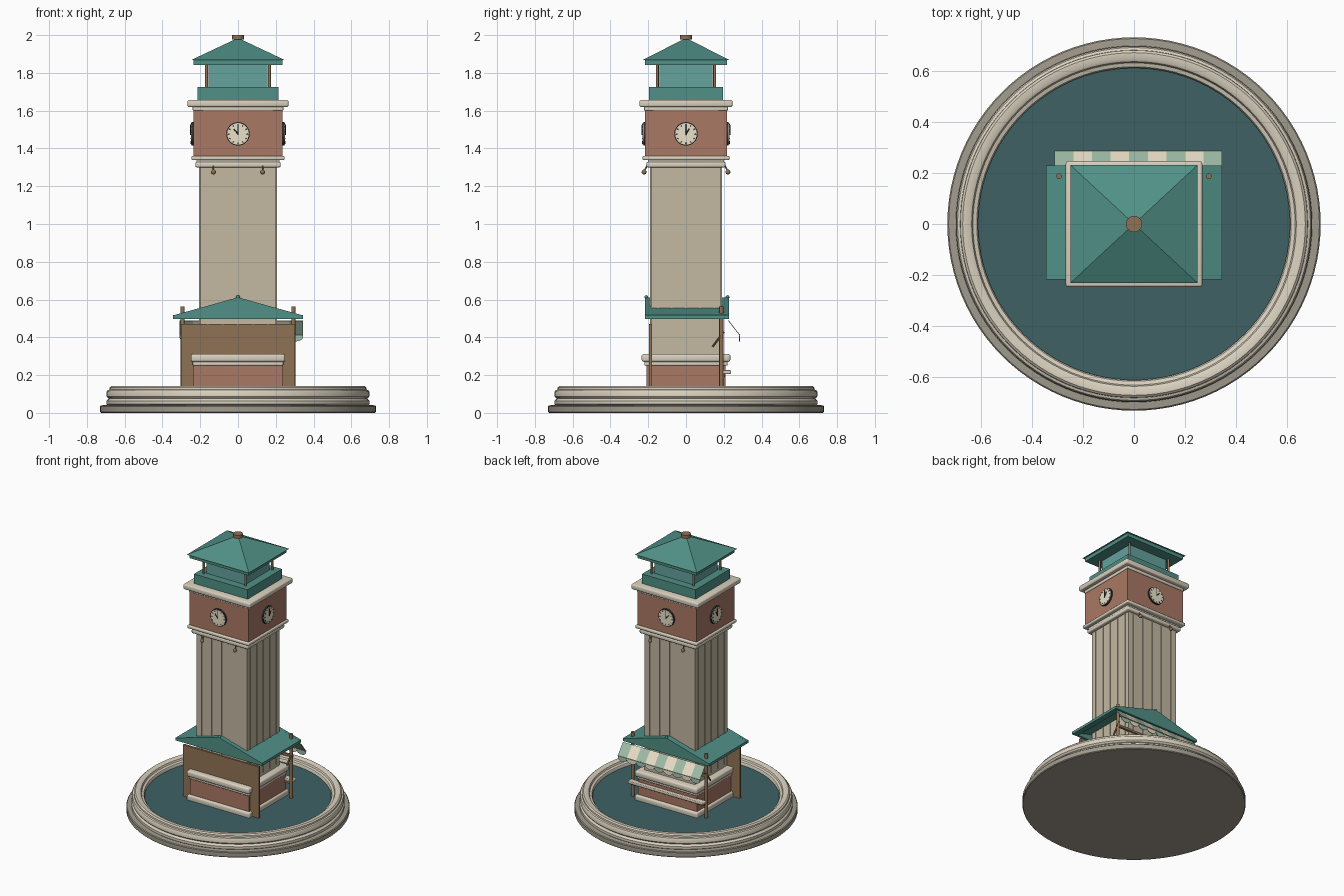
import bpy, bmesh, math
from mathutils import Matrix, Vector

if "Cube" in bpy.data.objects:
    bpy.data.objects.remove(bpy.data.objects["Cube"])

def mat(name, *rgb):
    m = bpy.data.materials.new(name)
    m.diffuse_color = (*rgb, 1)
    m.use_nodes = True
    m.node_tree.nodes["Principled BSDF"].inputs["Base Color"].default_value = m.diffuse_color
    return m

STONE = mat("stone", .70, .64, .52)
SHAFT = mat("shaft_stone", .55, .48, .36)
BRICK = mat("brick", .40, .19, .13)
TEAL = mat("teal", .08, .28, .24)
GLASS = mat("pale_teal", .13, .36, .34)
WATER = mat("water", .05, .12, .13)
WOOD = mat("wood", .28, .17, .09)
CREAM = mat("cream", .82, .75, .58)
SAGE = mat("sage", .36, .52, .40)
DARK = mat("dark", .03, .03, .03)

def finish(name, bm, m, smooth=False):
    bmesh.ops.recalc_face_normals(bm, faces=bm.faces[:])
    me = bpy.data.meshes.new(name)
    bm.to_mesh(me)
    bm.free()
    ob = bpy.data.objects.new(name, me)
    bpy.context.collection.objects.link(ob)
    me.materials.append(m)
    if smooth:
        bpy.ops.object.select_all(action='DESELECT')
        ob.select_set(True)
        bpy.context.view_layer.objects.active = ob
        bpy.ops.object.shade_smooth_by_angle(angle=math.radians(35))
    return ob

def box(name, x0, x1, y0, y1, z0, z1, m, bevel=0):
    bm = bmesh.new()
    bmesh.ops.create_cube(bm, size=1)
    for v in bm.verts:
        v.co = ((x0 + x1) / 2 + v.co.x * (x1 - x0), (y0 + y1) / 2 + v.co.y * (y1 - y0),
                (z0 + z1) / 2 + v.co.z * (z1 - z0))
    if bevel:
        bmesh.ops.bevel(bm, geom=bm.edges[:], offset=bevel, segments=3, profile=.5, affect='EDGES')
    return finish(name, bm, m, bevel > 0)

def block(name, hx, hy, z0, z1, m, bevel=0):
    return box(name, -hx, hx, -hy, hy, z0, z1, m, bevel)

def rod(name, a, b, r, m, seg=16):
    a, b = Vector(a), Vector(b)
    d = b - a
    bm = bmesh.new()
    bmesh.ops.create_cone(bm, cap_ends=True, segments=seg, radius1=r, radius2=r, depth=d.length,
                          matrix=Matrix.Translation((a + b) / 2) @ d.to_track_quat('Z', 'Y').to_matrix().to_4x4())
    return finish(name, bm, m, True)

def ball(name, c, r, m):
    bm = bmesh.new()
    bmesh.ops.create_uvsphere(bm, u_segments=16, v_segments=10, radius=r, matrix=Matrix.Translation(c))
    return finish(name, bm, m, True)

def lathe(name, profile, m, seg=96):
    bm = bmesh.new()
    vs = [bm.verts.new((r, 0, z)) for r, z in profile]
    es = [bm.edges.new(p) for p in zip(vs, vs[1:])]
    bmesh.ops.spin(bm, geom=vs + es, cent=(0, 0, 0), axis=(0, 0, 1), angle=2 * math.pi, steps=seg)
    bmesh.ops.remove_doubles(bm, verts=bm.verts[:], dist=1e-5)
    return finish(name, bm, m, True)

def prism(name, pts, y0, y1, m):
    # x-z outline pushed along y
    bm = bmesh.new()
    f = bm.faces.new([bm.verts.new((x, y0, z)) for x, z in pts])
    ext = bmesh.ops.extrude_face_region(bm, geom=[f])
    bmesh.ops.translate(bm, vec=(0, y1 - y0, 0), verts=[v for v in ext['geom'] if isinstance(v, bmesh.types.BMVert)])
    return finish(name, bm, m)

# round pool
lathe("pool_foot", [(0, 0), (.725, 0), (.73, .005), (.73, .035), (.725, .04), (.69, .042)], mat("foot_stone", .36, .33, .27))
lathe("pool_rim", [(.69, .04), (.697, .046), (.697, .064), (.69, .07), (.684, .076), (.69, .08), (.695, .087),
                   (.695, .112), (.69, .12), (.68, .124), (.679, .135), (.67, .143), (.645, .143),
                   (.635, .137), (.63, .125), (.615, .12), (.61, .112), (.61, .085)], STONE)
lathe("water", [(0, .1), (.612, .1)], WATER)

# tower from bottom to top
block("plinth_base", .25, .23, .09, .135, STONE, .01)
block("brick_plinth", .235, .21, .1, .255, BRICK)
block("plinth_neck", .24, .22, .25, .272, STONE, .006)
block("plinth_slab", .25, .235, .27, .312, STONE, .012)
block("shaft", .202, .186, .3, 1.31, SHAFT)
for s in (-1, 1):
    for i in range(-2, 3):
        x, y = i * .08, i * .075
        box("shaft_rib", x - .004, x + .004, s * .186 - .005, s * .186 + .005, .33, 1.3, SHAFT)
        box("shaft_rib", s * .202 - .005, s * .202 + .005, y - .004, y + .004, .33, 1.3, SHAFT)
block("lower_cornice", .226, .21, 1.3, 1.328, STONE, .008)
block("cornice_neck", .22, .2, 1.32, 1.345, STONE)
block("upper_cornice", .247, .23, 1.338, 1.36, STONE, .007)
block("clock_storey", .235, .216, 1.355, 1.605, BRICK)
block("crown_neck", .24, .222, 1.6, 1.622, STONE, .005)
block("crown_slab", .267, .246, 1.62, 1.657, STONE, .009)
block("belfry_base", .214, .196, 1.65, 1.725, TEAL)
block("belfry", .155, .14, 1.72, 1.85, GLASS)
for sx in (-1, 1):
    for sy in (-1, 1):
        rod("belfry_post", (sx * .166, sy * .152, 1.72), (sx * .166, sy * .152, 1.845), .008, WOOD)
        ball("lamp", (sx * .13, sy * .222, 1.275), .013, WOOD)
        rod("lamp_stem", (sx * .13, sy * .222, 1.28), (sx * .13, sy * .205, 1.31), .004, WOOD, 8)
block("roof_fascia", .235, .217, 1.842, 1.868, TEAL)

# pyramid roof
bm = bmesh.new()
bmesh.ops.create_cone(bm, cap_ends=True, segments=4, radius1=math.sqrt(2), radius2=0, depth=1,
                      matrix=Matrix.Rotation(math.pi / 4, 4, 'Z'))
for v in bm.verts:
    v.co = (v.co.x * .248, v.co.y * .23, 1.868 + (v.co.z + .5) * .117)
finish("pyramid_roof", bm, TEAL)
rod("roof_cap", (0, 0, 1.978), (0, 0, 2.0), .032, WOOD, 24)

# four clocks
for k, (n, hours) in enumerate([((0, -1), 10.6), ((1, 0), 1.1), ((0, 1), 1.5), ((-1, 0), 11)]):
    n = Vector((*n, 0))
    side = Vector((-n.y, n.x, 0))
    c = n * (.235 if n.x else .216) + Vector((0, 0, 1.477))
    rod("clock_rim", c - n * .01, c + n * .010, .062, DARK, 40)
    rod("clock_face", c, c + n * .013, .057, CREAM, 40)
    def at(angle, r, out=.014):
        return c + n * out + side * (math.sin(angle) * r) + Vector((0, 0, math.cos(angle) * r))
    for h in range(12):
        a = h * math.pi / 6
        rod("clock_tick", at(a, .045), at(a, .053), .002, DARK, 6)
    rod("minute_hand", at(0, -.006, .016), at(0, .046, .016), .0025, DARK, 6)
    rod("hour_hand", at(0, 0, .016), at(hours * math.pi / 6, .033, .016), .003, DARK, 6)

# kiosk around the foot of the tower
box("kiosk_wall", -.303, .303, -.196, -.18, .095, .47, WOOD)
prism("kiosk_gable_roof", [(-.345, .515), (-.30, .515), (0, .595), (.30, .515), (.345, .515), (0, .612)][::-1],
      -.218, .228, TEAL)
for s in (-1, 1):
    box("kiosk_eave", s * .325 - .02, s * .325 + .02, -.218, .228, .498, .517, TEAL)
    rod("kiosk_post", (s * .293, .187, .095), (s * .293, .187, .562), .011, WOOD)
    y = -.21 if s < 0 else .22
    prism("gable_end", [(-.345, .498), (.345, .498), (.345, .516), (0, .611), (-.345, .516)], y - .008, y + .008, TEAL)
    ball("ridge_end", (0, y, .613), .01, TEAL)
    rod("awning_bracket", (s * .293, .14, .35), (s * .293, .2, .43), .006, WOOD, 8)
box("rear_beam", -.305, .305, .18, .196, .395, .412, WOOD)
box("rear_counter", -.3, .3, .195, .238, .206, .226, STONE, .005)
box("counter_front", -.29, .29, .2, .21, .19, .207, WOOD)

# striped awning with scalloped edge
x0, n = -.31, 9
w = (.345 - x0) / n
for i in range(n):
    a, b = x0 + i * w, x0 + (i + 1) * w
    bm = bmesh.new()
    top = [bm.verts.new(p) for p in ((a, .226, .49), (b, .226, .49), (b, .284, .415), (a, .284, .415))]
    bm.faces.new(top)
    scallop = [bm.verts.new(((a + b) / 2 + math.cos(t * math.pi / 8) * w / 2, .285,
                             .403 - math.sin(t * math.pi / 8) * .024)) for t in range(9)]
    bm.faces.new([top[3], top[2]] + scallop)
    ob = finish("awning_stripe", bm, CREAM if i % 2 else SAGE)
    mod = ob.modifiers.new("thickness", 'SOLIDIFY')
    mod.thickness = .004
rod("awning_bar", (-.31, .283, .413), (.345, .283, .413), .004, SAGE, 8)
